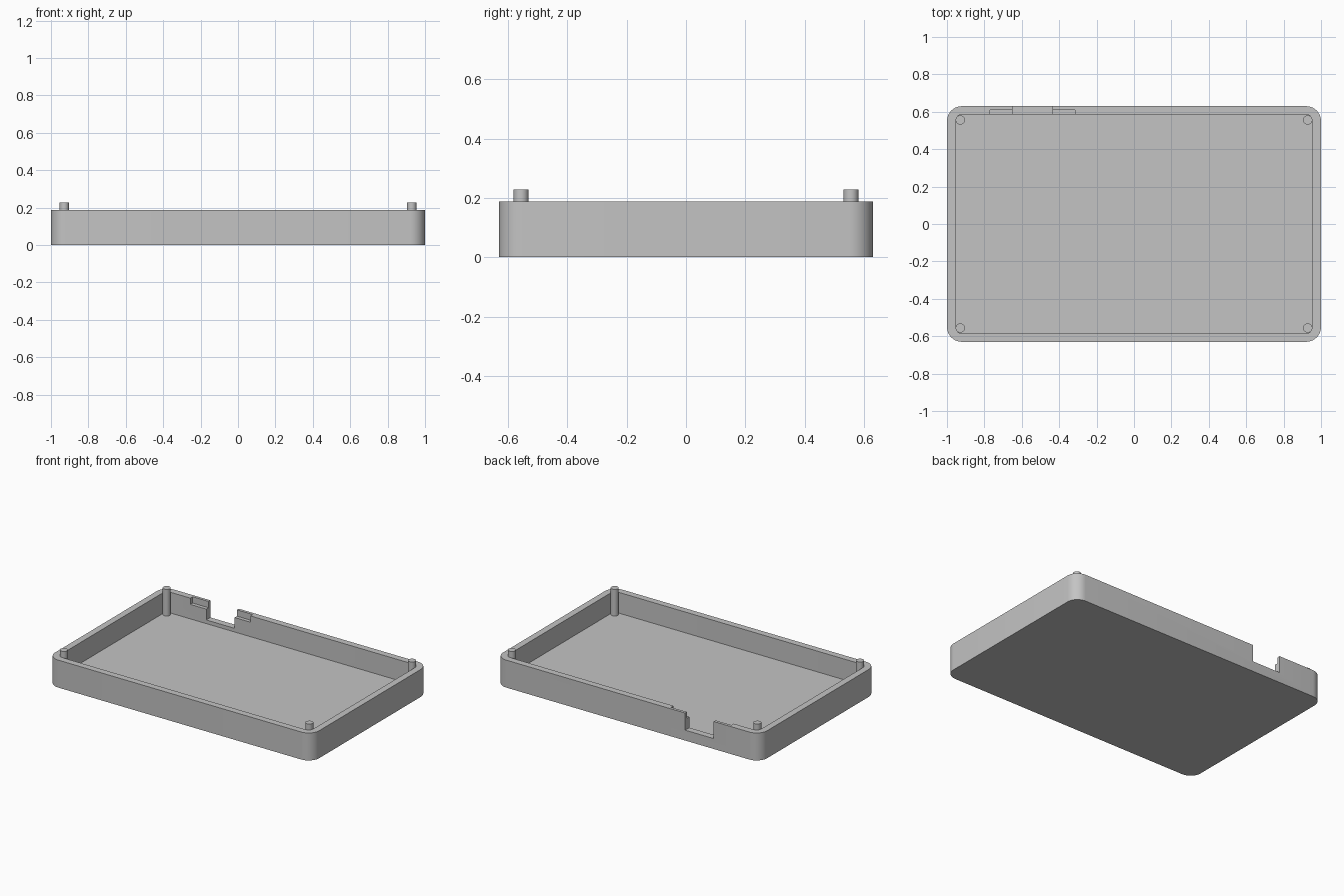
import bpy, bmesh, math

cube = bpy.data.objects.get("Cube")
if cube:
    bpy.data.objects.remove(cube, do_unlink=True)

HALF_X, HALF_Y, HEIGHT = 1.0, 0.63, 0.188
WALL, FLOOR, RADIUS = 0.045, 0.046, 0.08

# Single grey plastic material
grey = bpy.data.materials.new("grey_plastic")
grey.use_nodes = True
colour = (0.55, 0.55, 0.55, 1)
grey.diffuse_color = colour
grey.node_tree.nodes["Principled BSDF"].inputs["Base Color"].default_value = colour


def make_object(name, bm):
    bmesh.ops.recalc_face_normals(bm, faces=bm.faces)
    mesh = bpy.data.meshes.new(name)
    bm.to_mesh(mesh)
    bm.free()
    mesh.materials.append(grey)
    obj = bpy.data.objects.new(name, mesh)
    bpy.context.collection.objects.link(obj)
    return obj


def rounded_block(name, hx, hy, z0, z1, radius, steps=10):
    """Upright prism with rounded vertical corners."""
    bm = bmesh.new()
    ring = []
    for k, (sx, sy) in enumerate([(1, 1), (-1, 1), (-1, -1), (1, -1)]):
        for i in range(steps + 1):
            a = (k + i / steps) * math.pi / 2
            ring.append(bm.verts.new((sx * (hx - radius) + radius * math.cos(a),
                                      sy * (hy - radius) + radius * math.sin(a), z0)))
    base = bm.faces.new(ring)
    top = bmesh.ops.extrude_face_region(bm, geom=[base], use_keep_orig=True)["geom"]
    for v in top:
        if isinstance(v, bmesh.types.BMVert):
            v.co.z = z1
    return make_object(name, bm)


def box(name, x0, x1, y0, y1, z0, z1):
    bm = bmesh.new()
    bmesh.ops.create_cube(bm, size=1)
    for v in bm.verts:
        v.co = ((x0 + x1) / 2 + v.co.x * (x1 - x0),
                (y0 + y1) / 2 + v.co.y * (y1 - y0),
                (z0 + z1) / 2 + v.co.z * (z1 - z0))
    return make_object(name, bm)


def cut(target, cutter):
    """Subtract the cutter, apply the result and discard the cutter."""
    cutter.hide_render = True
    mod = target.modifiers.new("cut", "BOOLEAN")
    mod.operation = "DIFFERENCE"
    mod.solver = "EXACT"
    mod.object = cutter
    bpy.context.view_layer.objects.active = target
    bpy.ops.object.modifier_apply(modifier=mod.name)
    bpy.data.objects.remove(cutter, do_unlink=True)


def smooth(obj):
    bpy.ops.object.select_all(action="DESELECT")
    obj.select_set(True)
    bpy.context.view_layer.objects.active = obj
    bpy.ops.object.shade_smooth_by_angle(angle=math.radians(30))


# Open tray
tray = rounded_block("tray", HALF_X, HALF_Y, 0, HEIGHT, RADIUS)
cut(tray, rounded_block("cavity_cutter", HALF_X - WALL, HALF_Y - WALL,
                        FLOOR, 0.4, RADIUS - WALL))

# Cable opening through the back wall, with a shallow inner ledge around it
cut(tray, box("opening_cutter", -0.65, -0.435, 0.5, 0.7, 0.071, 0.4))
cut(tray, box("ledge_cutter", -0.77, -0.315, 0.5, 0.61, 0.145, 0.4))
smooth(tray)

# Locating pegs in the four corners
for side, sx in (("left", 1), ("right", -1)):
    for end, sy in (("front", -1), ("back", 1)):
        bm = bmesh.new()
        z0, z1 = FLOOR - 0.01, 0.228
        bmesh.ops.create_cone(bm, cap_ends=True, segments=32, radius1=0.025,
                              radius2=0.025, depth=z1 - z0)
        bmesh.ops.translate(bm, verts=bm.verts,
                            vec=(sx * 0.929, sy * 0.556, (z0 + z1) / 2))
        smooth(make_object(f"{end}_{side}_peg", bm))
